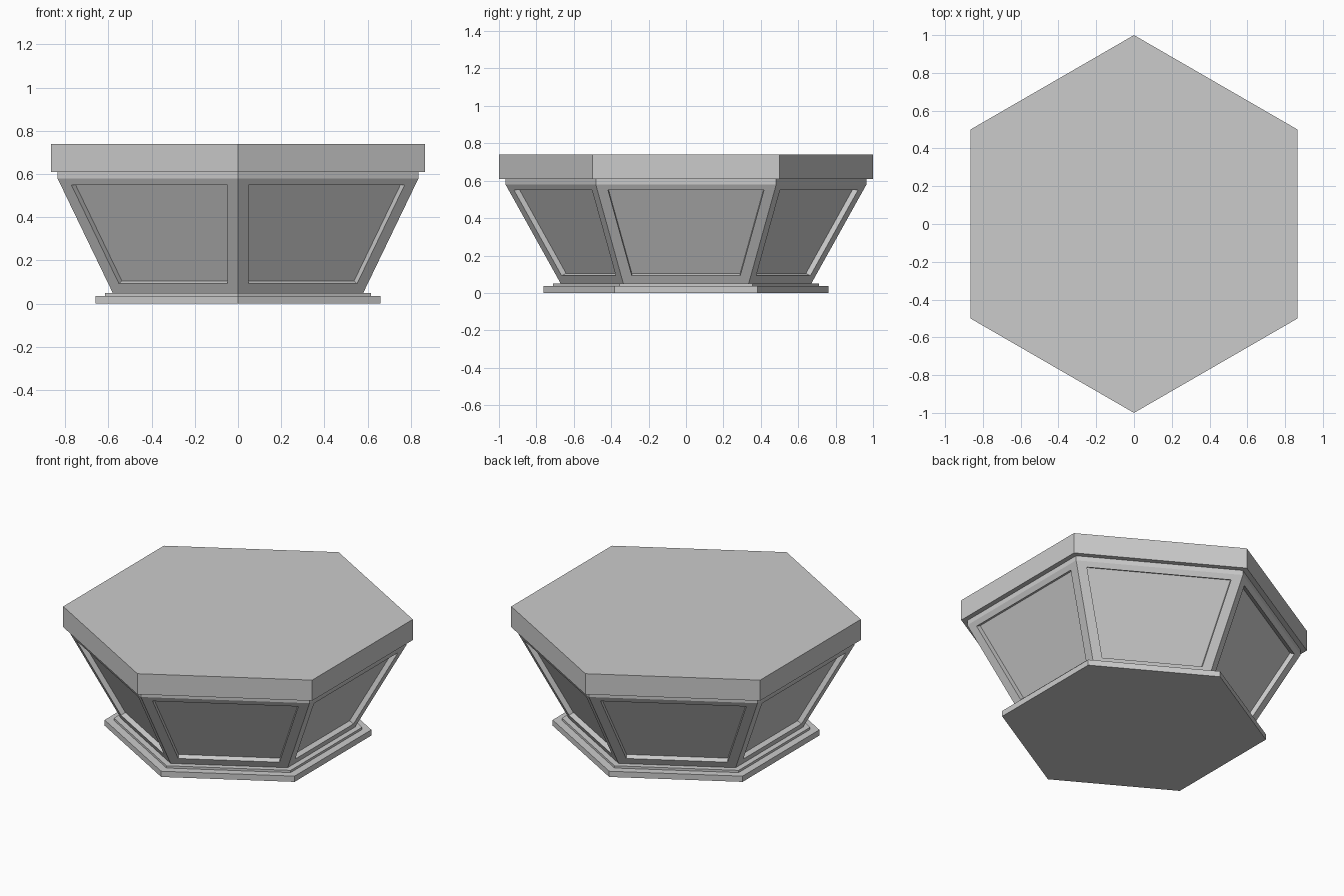
import bpy, bmesh
from math import cos, sin, pi, sqrt
from mathutils import Vector

if "Cube" in bpy.data.objects:
    bpy.data.objects.remove(bpy.data.objects["Cube"])


def hex_prism(name, rings, edit=None):
    """Closed hexagonal solid lofted through (corner radius, z) rings, corners on +-y."""
    bm = bmesh.new()
    loops = [[bm.verts.new((r * cos(pi / 6 + i * pi / 3), r * sin(pi / 6 + i * pi / 3), z))
              for i in range(6)] for r, z in rings]
    sides = []
    for lo, hi in zip(loops, loops[1:]):
        sides.append([bm.faces.new((lo[i], lo[(i + 1) % 6], hi[(i + 1) % 6], hi[i]))
                      for i in range(6)])
    bm.faces.new(loops[0][::-1])
    bm.faces.new(loops[-1])
    bm.normal_update()
    if edit:
        edit(bm, sides)
    mesh = bpy.data.meshes.new(name)
    bm.to_mesh(mesh)
    bm.free()
    obj = bpy.data.objects.new(name, mesh)
    bpy.context.collection.objects.link(obj)
    return obj


R_LOW, Z_LOW, R_HIGH, Z_HIGH = 0.67, 0.05, 0.965, 0.58


def recess_panels(bm, sides):
    """Sink a framed trapezoid panel into every sloping face."""
    margin, z_bottom, z_top, depth = 0.057, 0.092, 0.55, 0.03
    for face in sides[0]:
        normal = face.normal.copy()
        out = Vector((normal.x, normal.y, 0)).normalized()
        across = Vector((-out.y, out.x, 0))
        mid_z = face.calc_center_median().z
        bmesh.ops.inset_individual(bm, faces=[face], thickness=0.03)
        for v in face.verts:
            z = z_top if v.co.z > mid_z else z_bottom
            r = R_LOW + (R_HIGH - R_LOW) * (z - Z_LOW) / (Z_HIGH - Z_LOW)
            side = 1 if v.co.dot(across) > 0 else -1
            v.co = out * r * sqrt(3) / 2 + across * side * (r / 2 - margin) + Vector((0, 0, z))
        panel = bmesh.ops.extrude_discrete_faces(bm, faces=[face])["faces"][0]
        bmesh.ops.translate(bm, verts=panel.verts[:], vec=-normal * depth)


# Stepped foot
hex_prism("base_plate", [(0.763, 0), (0.763, 0.036)])
hex_prism("base_step", [(0.71, 0.036), (0.71, Z_LOW)])

# Flared body with recessed panels and a short upright collar
hex_prism("panelled_body", [(R_LOW, Z_LOW), (R_HIGH, Z_HIGH), (R_HIGH, 0.61)], recess_panels)

# Thick overhanging top
hex_prism("top_slab", [(1.0, 0.61), (1.0, 0.74)])
